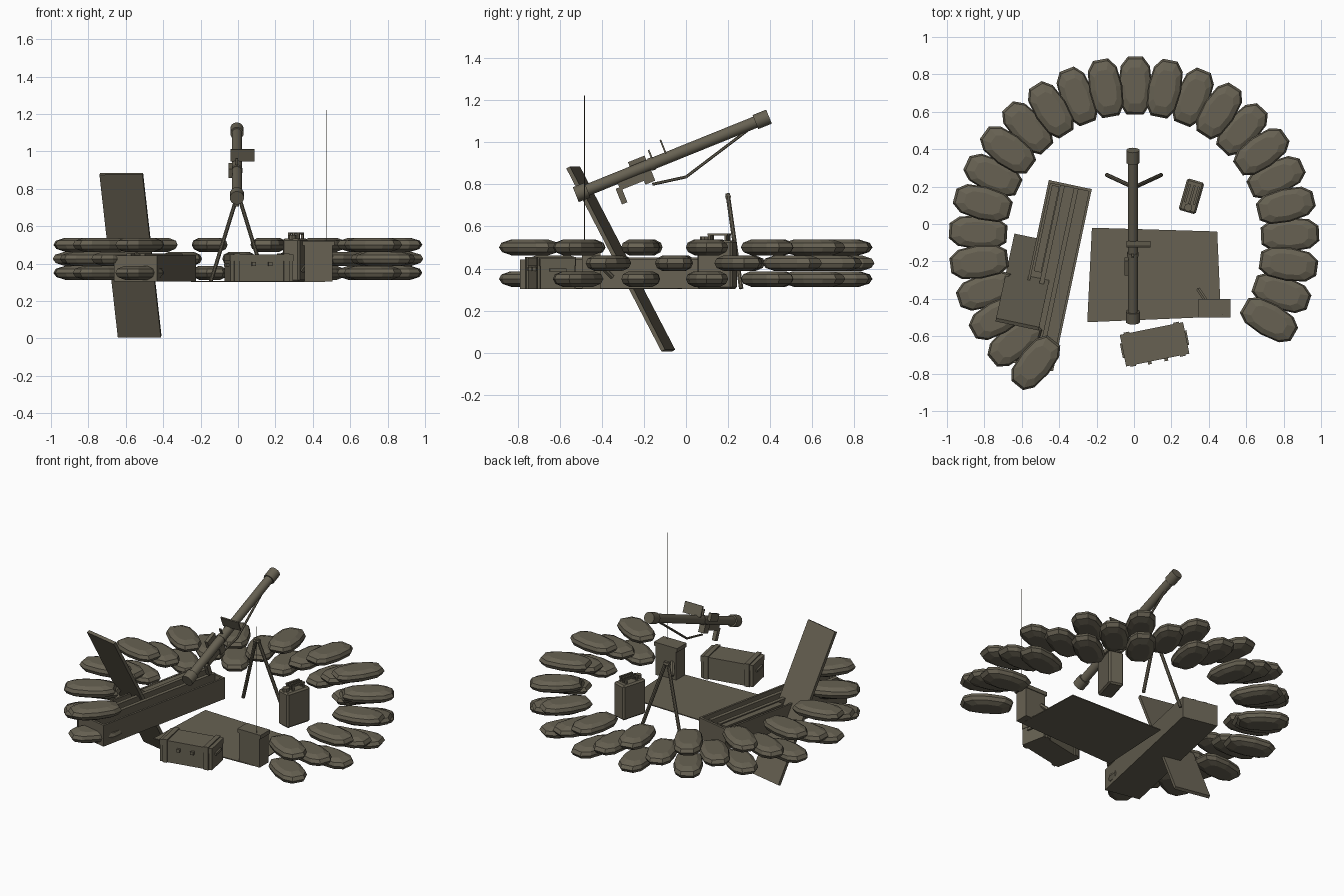
import bpy, bmesh, math
from mathutils import Matrix, Vector

cube = bpy.data.objects.get("Cube")
if cube:
    bpy.data.objects.remove(cube, do_unlink=True)


def material(name, rgb):
    m = bpy.data.materials.new(name)
    m.use_nodes = True
    m.diffuse_color = (*rgb, 1)
    bsdf = m.node_tree.nodes["Principled BSDF"]
    bsdf.inputs["Base Color"].default_value = (*rgb, 1)
    bsdf.inputs["Roughness"].default_value = 0.9
    return m


OLIVE = material("drab olive", (0.135, 0.12, 0.085))


def finish(name, bm, smooth=False):
    bmesh.ops.recalc_face_normals(bm, faces=bm.faces)
    mesh = bpy.data.meshes.new(name)
    bm.to_mesh(mesh)
    bm.free()
    mesh.materials.append(OLIVE)
    ob = bpy.data.objects.new(name, mesh)
    bpy.context.collection.objects.link(ob)
    if smooth:
        bpy.ops.object.select_all(action="DESELECT")
        ob.select_set(True)
        bpy.context.view_layer.objects.active = ob
        bpy.ops.object.shade_smooth_by_angle(angle=math.radians(40))
    return ob


def box(name, frame, centre, size):
    """Cuboid placed inside a local frame."""
    bm = bmesh.new()
    bmesh.ops.create_cube(bm, size=1, matrix=frame @ Matrix.Translation(centre)
                          @ Matrix.Diagonal((*size, 1)))
    return finish(name, bm)


def rod(name, a, b, radius, sides=8):
    """Cylinder between two points."""
    a, b = Vector(a), Vector(b)
    turn = (b - a).to_track_quat("Z", "Y").to_matrix().to_4x4()
    bm = bmesh.new()
    bmesh.ops.create_cone(bm, cap_ends=True, segments=sides, radius1=radius, radius2=radius,
                          depth=(b - a).length, matrix=Matrix.Translation((a + b) / 2) @ turn)
    return finish(name, bm, sides > 8)


def frame(x, y, z, degrees=0, axis="Z"):
    return Matrix.Translation((x, y, z)) @ Matrix.Rotation(math.radians(degrees), 4, axis)


# Sandbag: stacked rounded outlines, flat faceted
def sandbag_mesh():
    outline = [(0.155, 0.04), (0.105, 0.078), (0, 0.09), (-0.105, 0.078), (-0.155, 0.045)]
    outline += [(x, -y) for x, y in reversed(outline)]
    bm = bmesh.new()
    rings = []
    for z, s in ((-0.037, 0.6), (-0.022, 0.9), (0, 1), (0.022, 0.92), (0.037, 0.62)):
        rings.append([bm.verts.new((x * s, y * s, z)) for x, y in outline])
    n = len(outline)
    for low, high in zip(rings, rings[1:]):
        for i in range(n):
            j = (i + 1) % n
            bm.faces.new((low[i], low[j], high[j], high[i]))
    bm.faces.new(rings[0])
    bm.faces.new(rings[-1])
    return finish("sandbag", bm)


# Three staggered courses of bags in an open ring
first = sandbag_mesh()
bag_mesh = first.data
bpy.data.objects.remove(first)
for course, z in enumerate((0.35, 0.425, 0.5)):
    for i in range(course % 2, 25, 2):
        a = -30 + 10.87 * i
        r = math.radians(a)
        bag = bpy.data.objects.new("sandbag", bag_mesh)
        bag.matrix_world = frame(0.835 * math.cos(r), -0.095 + 0.835 * math.sin(r), z, a)
        bpy.context.collection.objects.link(bag)

# Ground sheet
bm = bmesh.new()
sheet = [bm.verts.new((x, y, 0.302)) for x, y in
         ((-0.25, -0.525), (0.465, -0.495), (0.445, -0.04), (-0.225, -0.02))]
top = bmesh.ops.extrude_face_region(bm, geom=[bm.faces.new(sheet)])["geom"]
bmesh.ops.translate(bm, vec=(0, 0, 0.006),
                    verts=[v for v in top if isinstance(v, bmesh.types.BMVert)])
finish("ground_sheet", bm)

# Long open crate with cradle rails
F = frame(-0.444, -0.276, 0.303, -12)
box("crate_floor", F, (0, 0, 0.05), (0.225, 0.98, 0.1))
for s in (-1, 1):
    box("crate_side", F, (s * 0.111, 0, 0.07), (0.013, 0.996, 0.14))
    box("crate_end", F, (0, s * 0.49, 0.07), (0.21, 0.015, 0.14))
for x in (-0.04, 0.035):
    box("crate_rail", F, (x, 0, 0.12), (0.025, 0.97, 0.06))
box("crate_tray", F, (-0.075, 0.24, 0.12), (0.04, 0.47, 0.05))

# Crate lid leaning through the crate
u = Vector((-0.1, -0.46, 0.885)).normalized()
v = Vector((0.23, -0.048, 0))
v = (v - u * v.dot(u)).normalized()
lid = Matrix((v, u, v.cross(u))).transposed().to_4x4()
lid.translation = (-0.575, -0.31, 0.445)
box("crate_lid", lid, (0, 0, 0), (0.235, 0.985, 0.02))

# Small chest with straps, lid and latches
F = frame(0.11, -0.643, 0.303, 11.4)
box("chest_body", F, (0, 0, 0.055), (0.34, 0.165, 0.11))
box("chest_lid", F, (0, 0, 0.127), (0.345, 0.172, 0.035))
for s in (-1, 1):
    box("chest_strap", F, (s * 0.135, 0, 0.076), (0.03, 0.186, 0.152))
    box("chest_handle", F, (s * 0.175, 0, 0.09), (0.012, 0.08, 0.015))
    box("chest_latch", F, (s * 0.045, -0.09, 0.095), (0.02, 0.02, 0.02))

# Fuel can with cap and triple handle
F = frame(0.307, 0.148, 0.303, -16)
can = box("fuel_can", F, (0, 0, 0.115), (0.095, 0.175, 0.23))
bevel = can.modifiers.new("edges", "BEVEL")
bevel.width, bevel.segments = 0.01, 1
for x in (-0.025, 0, 0.025):
    box("can_handle", F, (x, 0.01, 0.258), (0.012, 0.1, 0.01))
    for y in (-0.03, 0.05):
        box("can_handle_post", F, (x, y, 0.241), (0.012, 0.012, 0.03))
rod("can_cap", F @ Vector((0, -0.062, 0.22)), F @ Vector((0, -0.062, 0.25)), 0.022)

# Field radio with aerial and handset
F = frame(0.43, -0.45, 0.303)
box("radio_body", F, (0, 0, 0.105), (0.15, 0.09, 0.21))
box("radio_lid", F, (0, 0, 0.205), (0.17, 0.1, 0.025))
rod("radio_aerial", (0.475, -0.482, 0.5), (0.475, -0.482, 1.222), 0.002, 6)
rod("radio_handset", (0.345, -0.35, 0.36), (0.385, -0.41, 0.42), 0.013, 6)

# Bipod
for s in (-1, 1):
    rod("bipod_leg", (s * 0.145, 0.262, 0.305), (s * 0.006, 0.198, 0.755), 0.011)
rod("bipod_head", (-0.02, 0.2, 0.74), (0.02, 0.2, 0.74), 0.014)

# Launcher: local y runs along the barrel
F = frame(-0.006, -0.06, 0.938, 22, "X")


def along(x, y, z):
    return F @ Vector((x, y, z))


for name, a, b, r in (("barrel", -0.49, 0.485, 0.028), ("breech_collar", -0.5, -0.44, 0.038),
                      ("muzzle_collar", 0.42, 0.49, 0.036), ("barrel_ring", -0.12, -0.1, 0.031)):
    rod(name, along(0, a, 0), along(0, b, 0), r, 14)
box("trigger_housing", F, (0, -0.23, -0.04), (0.03, 0.13, 0.04))
box("pistol_grip", F, (0, -0.3, -0.085), (0.025, 0.028, 0.08))
box("fore_housing", F, (0, -0.15, -0.052), (0.04, 0.05, 0.055))
box("side_sight", F, (-0.035, -0.17, 0.025), (0.022, 0.085, 0.05))
box("sight_plate", F, (0.03, -0.03, 0.056), (0.13, 0.008, 0.07))
box("rear_sight", F, (0, -0.1, 0.045), (0.014, 0.008, 0.045))

# Bent support rod beneath the barrel
path = [(-0.006, -0.16, 0.8), (-0.006, 0, 0.835), (-0.006, 0.29, 1.055)]
for a, b in zip(path, path[1:]):
    rod("support_rod", a, b, 0.007, 6)
